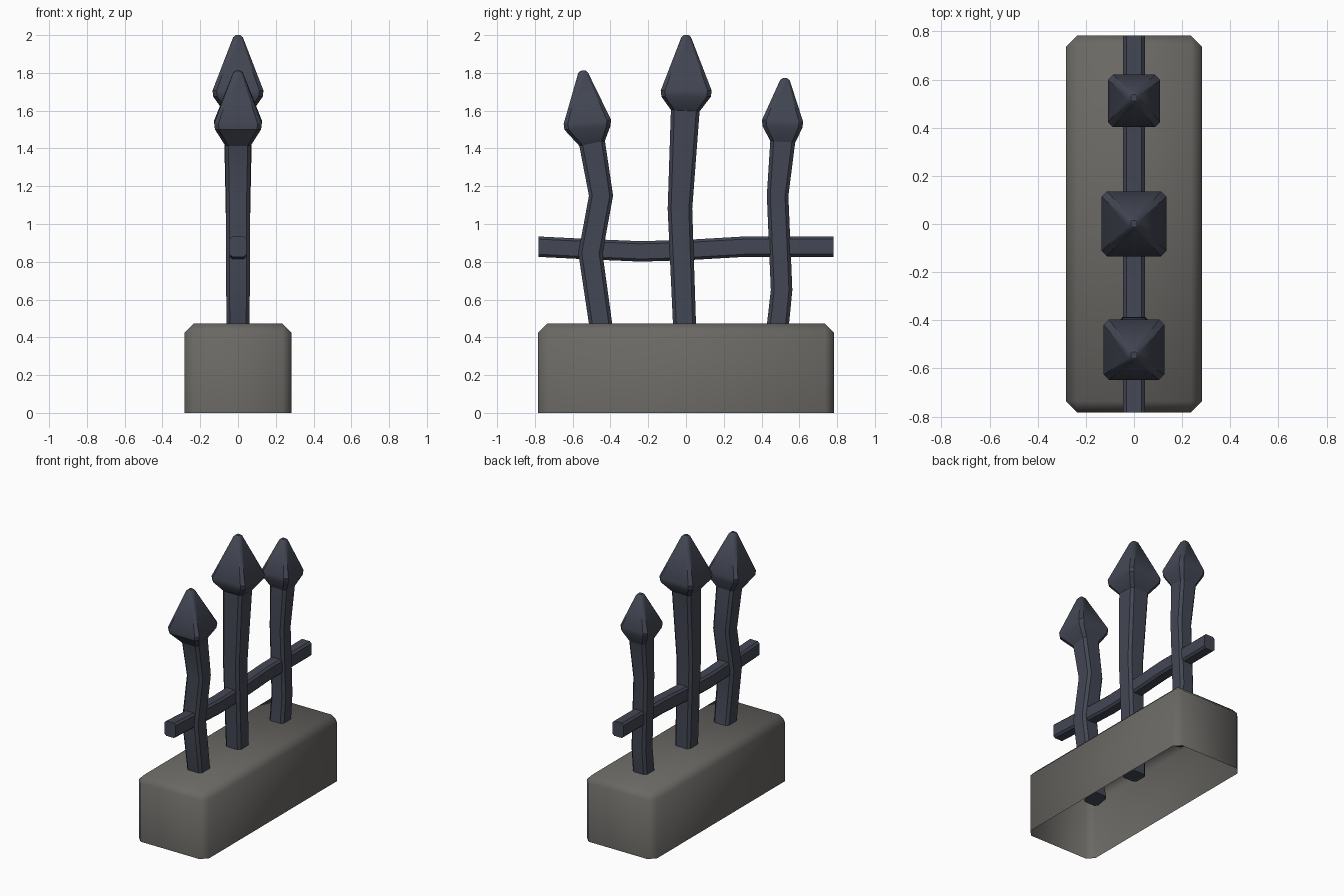
import bpy, bmesh, math

if "Cube" in bpy.data.objects:
    bpy.data.objects.remove(bpy.data.objects["Cube"])


def material(name, rgb):
    m = bpy.data.materials.new(name)
    m.diffuse_color = (*rgb, 1)
    m.use_nodes = True
    m.node_tree.nodes["Principled BSDF"].inputs["Base Color"].default_value = m.diffuse_color
    return m


stone = material("grey stone", (0.145, 0.138, 0.128))
iron = material("dark blue iron", (0.056, 0.063, 0.088))


def finish(bm, name, mat, angle):
    bmesh.ops.recalc_face_normals(bm, faces=bm.faces[:])
    me = bpy.data.meshes.new(name)
    bm.to_mesh(me)
    bm.free()
    me.materials.append(mat)
    me.shade_smooth()
    me.set_sharp_from_angle(angle=angle)
    ob = bpy.data.objects.new(name, me)
    bpy.context.collection.objects.link(ob)


def loft(name, rings, cap_start, cap_end):
    """Chamfered square sections: (y, z, half x, half depth, chamfer, tilt)."""
    bm = bmesh.new()
    loops = []
    for y, z, h, k, c, a in rings:
        pts = [(h, -(k - c)), (h, k - c), (h - c, k), (-(h - c), k),
               (-h, k - c), (-h, -(k - c)), (-(h - c), -k), (h - c, -k)]
        loops.append([bm.verts.new((u, y + v * math.cos(a), z + v * math.sin(a)))
                      for u, v in pts])
    for p, q in zip(loops, loops[1:]):
        for i in range(8):
            j = (i + 1) % 8
            bm.faces.new((p[i], p[j], q[j], q[i]))
    if cap_start:
        bm.faces.new(loops[0][::-1])
    if cap_end:
        bm.faces.new(loops[-1])
    finish(bm, name, iron, math.radians(33))


# Stone base: chamfered box, open underneath
bm = bmesh.new()
bmesh.ops.create_cube(bm, size=1)
for v in bm.verts:
    v.co = (v.co.x * 0.565, v.co.y * 1.565, (v.co.z + 0.5) * 0.472)
edges = [e for e in bm.edges if any(v.co.z > 0.1 for v in e.verts)]
bmesh.ops.bevel(bm, geom=edges, offset=0.046, segments=1, affect='EDGES')
bottom = [f for f in bm.faces if all(v.co.z < 0.001 for v in f.verts)]
bmesh.ops.delete(bm, geom=bottom, context='FACES_ONLY')
finish(bm, "stone_base", stone, math.pi)

# Crooked posts: path of (y, z, half width, tilt), last point is the neck;
# spikes: half width, rim centre (y, z), tip (y, z), tilt
fence = {
    "left": ([(-0.40, 0.20, 0.060, 0.18), (-0.452, 0.47, 0.061, 0.15),
              (-0.506, 0.845, 0.064, 0.0), (-0.450, 1.15, 0.064, 0.0),
              (-0.497, 1.427, 0.069, 0.2)],
             (0.126, -0.522, 1.525, -0.545, 1.812, 0.08)),
    "middle": ([(0.0, 0.20, 0.060, 0.0), (-0.008, 0.47, 0.061, 0.0),
                (-0.032, 1.08, 0.065, 0.0), (-0.004, 1.60, 0.076, -0.05)],
               (0.135, 0.001, 1.69, 0.001, 2.0, 0.0)),
    "right": ([(0.465, 0.25, 0.057, -0.1), (0.487, 0.47, 0.058, -0.08),
               (0.506, 0.65, 0.057, 0.0), (0.485, 1.15, 0.057, -0.02),
               (0.512, 1.435, 0.066, -0.06)],
              (0.109, 0.511, 1.53, 0.524, 1.772, -0.04)),
}
for side, (path, spike) in fence.items():
    loft(side + "_post", [(y, z, w, w, 0.018, a) for y, z, w, a in path], True, False)
    ny, nz, nw, na = path[-1]
    w, ry, rz, ty, tz, a = spike
    loft(side + "_spike", [
        (ny, nz, nw, nw, 0.018, na),
        (ry, rz - 0.016, w * 0.97, w * 0.97, 0.022, a),
        (ry, rz + 0.016, w, w, 0.022, a),
        (ty, tz - 0.012, 0.026, 0.026, 0.012, a),
        (ty, tz, 0.013, 0.013, 0.006, a)], False, True)

# Sagging cross rail
rail = [(-0.782, 0.880), (-0.50, 0.866), (-0.24, 0.855), (0.0, 0.862),
        (0.31, 0.880), (0.782, 0.880)]
loft("cross_rail", [(y, z, 0.045, 0.054, 0.014, math.pi / 2) for y, z in rail], True, True)
